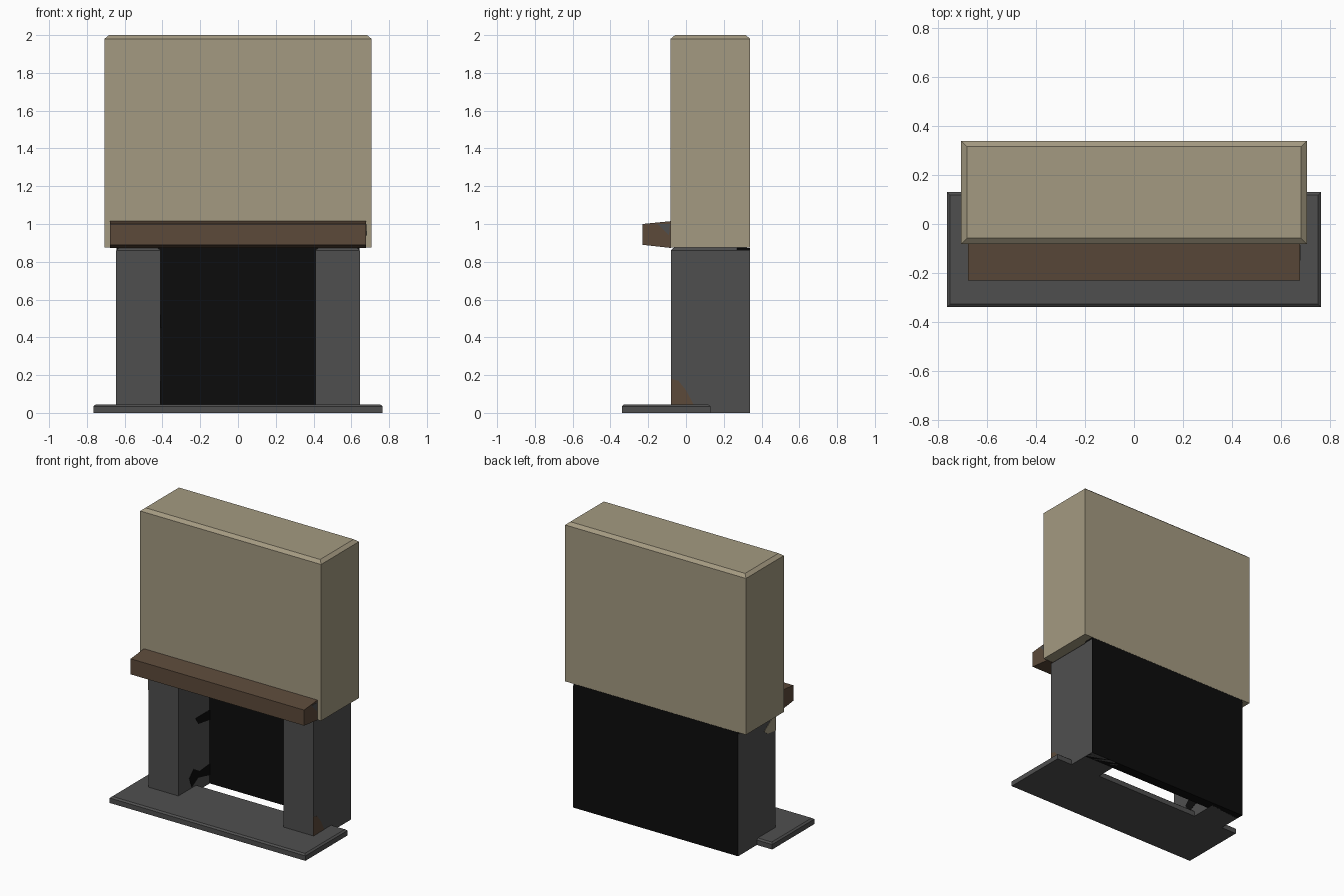
import bpy, bmesh

if "Cube" in bpy.data.objects:
    bpy.data.objects.remove(bpy.data.objects["Cube"])


def material(name, srgb):
    m = bpy.data.materials.new(name)
    lin = [((c / 255 + 0.055) / 1.055) ** 2.4 if c > 10 else c / 255 / 12.92 for c in srgb]
    m.diffuse_color = (*lin, 1)
    m.use_nodes = True
    m.node_tree.nodes["Principled BSDF"].inputs["Base Color"].default_value = m.diffuse_color
    return m


TAN = material("tan plaster", (164, 154, 129))
GREY = material("dark grey stone", (79, 79, 79))
BROWN = material("brown wood", (92, 74, 58))
BLACK = material("soot black", (12, 12, 12))


def finish(name, bm, mat):
    bmesh.ops.recalc_face_normals(bm, faces=bm.faces[:])
    me = bpy.data.meshes.new(name)
    bm.to_mesh(me)
    bm.free()
    me.materials.append(mat)
    ob = bpy.data.objects.new(name, me)
    bpy.context.collection.objects.link(ob)
    return ob


def block(name, x, y, z, mat, inset=0.0, drop=0.0):
    """Box whose top edges are chamfered by inset (sideways) and drop (down)."""
    rings = [(z[0], 0), (z[1] - drop, 0)]
    if drop:
        rings.append((z[1], inset))
    bm = bmesh.new()
    loops = []
    for h, i in rings:
        loops.append([bm.verts.new(p) for p in (
            (x[0] + i, y[0] + i, h), (x[1] - i, y[0] + i, h),
            (x[1] - i, y[1] - i, h), (x[0] + i, y[1] - i, h))])
    for a, b in zip(loops, loops[1:]):
        for k in range(4):
            n = (k + 1) % 4
            bm.faces.new((a[k], a[n], b[n], b[k]))
    bm.faces.new(loops[0])
    bm.faces.new(loops[-1])
    return finish(name, bm, mat)


def extrude_x(name, profile, x0, x1, mat):
    """Prism from a (y, z) profile running along x."""
    bm = bmesh.new()
    a = [bm.verts.new((x0, *p)) for p in profile]
    b = [bm.verts.new((x1, *p)) for p in profile]
    bm.faces.new(a)
    bm.faces.new(b)
    for k in range(len(a)):
        n = (k + 1) % len(a)
        bm.faces.new((a[k], a[n], b[n], b[k]))
    return finish(name, bm, mat)


# Hearth slab
block("hearth", (-0.765, 0.765), (-0.34, 0.13), (0, 0.045), GREY, 0.012, 0.01)

# Side pillars
for side, x in (("left", (-0.645, -0.41)), ("right", (0.41, 0.645))):
    block(side + "_pillar", x, (-0.08, 0.339), (0, 0.875), GREY, 0.016, 0.015)

# Firebox back
block("firebox_back", (-0.643, 0.643), (0.27, 0.34), (0, 0.874), BLACK)

# Chimney breast
block("chimney_breast", (-0.707, 0.707), (-0.082, 0.34), (0.875, 2.0), TAN, 0.024, 0.02)

# Mantel shelf, tapering to the front
extrude_x("mantel", [(-0.23, 0.89), (-0.08, 0.873), (-0.08, 1.015), (-0.23, 1.0)],
          -0.678, 0.678, BROWN)

# Stains on the pillars and mantel end, as thin plates
extrude_x("soot_stain_low", [(0.04, 0.12), (0.07, 0.05), (0.14, 0.09), (0.27, 0.06),
                             (0.27, 0.14), (0.16, 0.13), (0.09, 0.17)], -0.411, -0.408, BLACK)
extrude_x("soot_stain_high", [(0.11, 0.52), (0.14, 0.47), (0.27, 0.45), (0.27, 0.52)],
          -0.411, -0.408, BLACK)
extrude_x("brown_stain", [(-0.08, 0.045), (0.04, 0.045), (0.0, 0.12), (-0.04, 0.17),
                          (-0.08, 0.18)], 0.644, 0.647, BROWN)
extrude_x("tan_stain", [(-0.08, 0.86), (0.05, 0.77), (0.01, 0.74), (-0.08, 0.73)],
          -0.647, -0.644, TAN)
extrude_x("grey_stain", [(-0.15, 1.0), (-0.09, 0.94), (-0.085, 1.0)], 0.677, 0.68, GREY)
